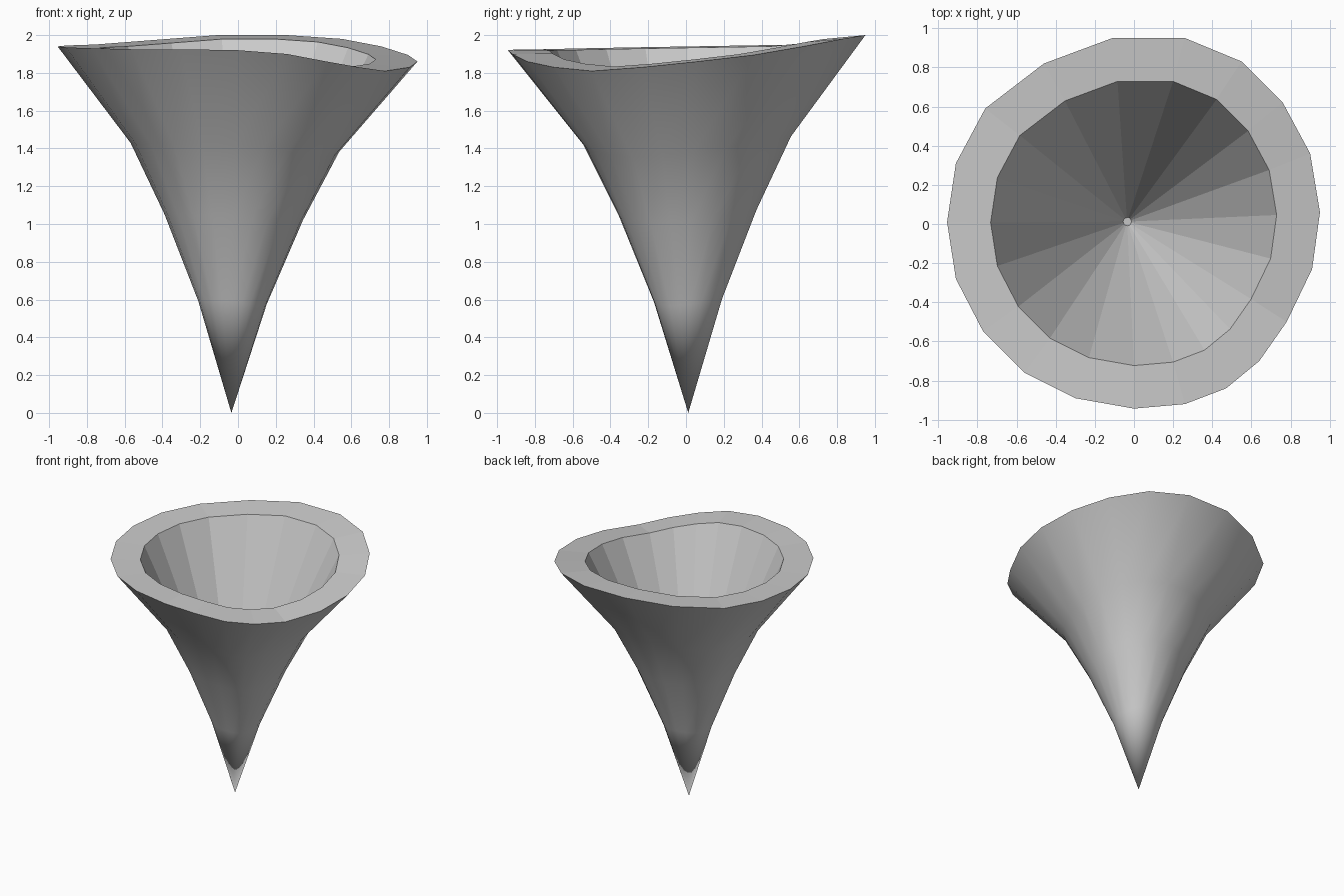
import bpy, bmesh

if "Cube" in bpy.data.objects:
    bpy.data.objects.remove(bpy.data.objects["Cube"])

# Wavy 20-sided rim outline (x, y, z)
RIM = [(-.11, .95, 2.0), (.26, .95, 2.0), (.55, .83, 1.98), (.76, .62, 1.94),
       (.90, .36, 1.895), (.95, .06, 1.86), (.91, -.23, 1.83), (.78, -.50, 1.81),
       (.64, -.70, 1.83), (.47, -.84, 1.86), (.26, -.92, 1.90), (0, -.943, 1.92),
       (-.30, -.89, 1.925), (-.56, -.76, 1.925), (-.77, -.55, 1.93),
       (-.91, -.28, 1.935), (-.955, .01, 1.94), (-.91, .31, 1.945),
       (-.76, .59, 1.95), (-.46, .82, 1.973)]
MEAN_Z = 1.91
TIP = (-.035, .012)

bm = bmesh.new()


def ring(scale, height, centre=(0, 0)):
    """Scaled copy of the rim; its waviness fades with the scale."""
    return [bm.verts.new((x * scale + centre[0] * (1 - scale),
                          y * scale + centre[1] * (1 - scale),
                          height + (z - MEAN_Z) * scale)) for x, y, z in RIM]


def bridge(a, b, smooth):
    n = len(a)
    for i in range(n):
        j = (i + 1) % n
        bm.faces.new((a[i], a[j], b[j], b[i])).smooth = smooth


# Flared outer wall, smooth
rim = ring(1, MEAN_Z)
prev = rim
for scale, height in ((.58, 1.412), (.385, 1.04), (.19, .585)):
    nxt = ring(scale, height, TIP)
    bridge(prev, nxt, True)
    prev = nxt

# Pointed tip
tip = bm.verts.new((*TIP, 0))
for i in range(len(prev)):
    bm.faces.new((prev[i], prev[(i + 1) % len(prev)], tip)).smooth = True

# Flat lip, faceted straight hollow and its tiny floor
inner = ring(.767, MEAN_Z)
floor = ring(.022, .4, TIP)
bridge(inner, rim, False)
bridge(floor, inner, False)
bm.faces.new(floor)

bmesh.ops.recalc_face_normals(bm, faces=bm.faces)
mesh = bpy.data.meshes.new("hollow_cone")
bm.to_mesh(mesh)
bm.free()
bpy.context.collection.objects.link(bpy.data.objects.new("hollow_cone", mesh))
